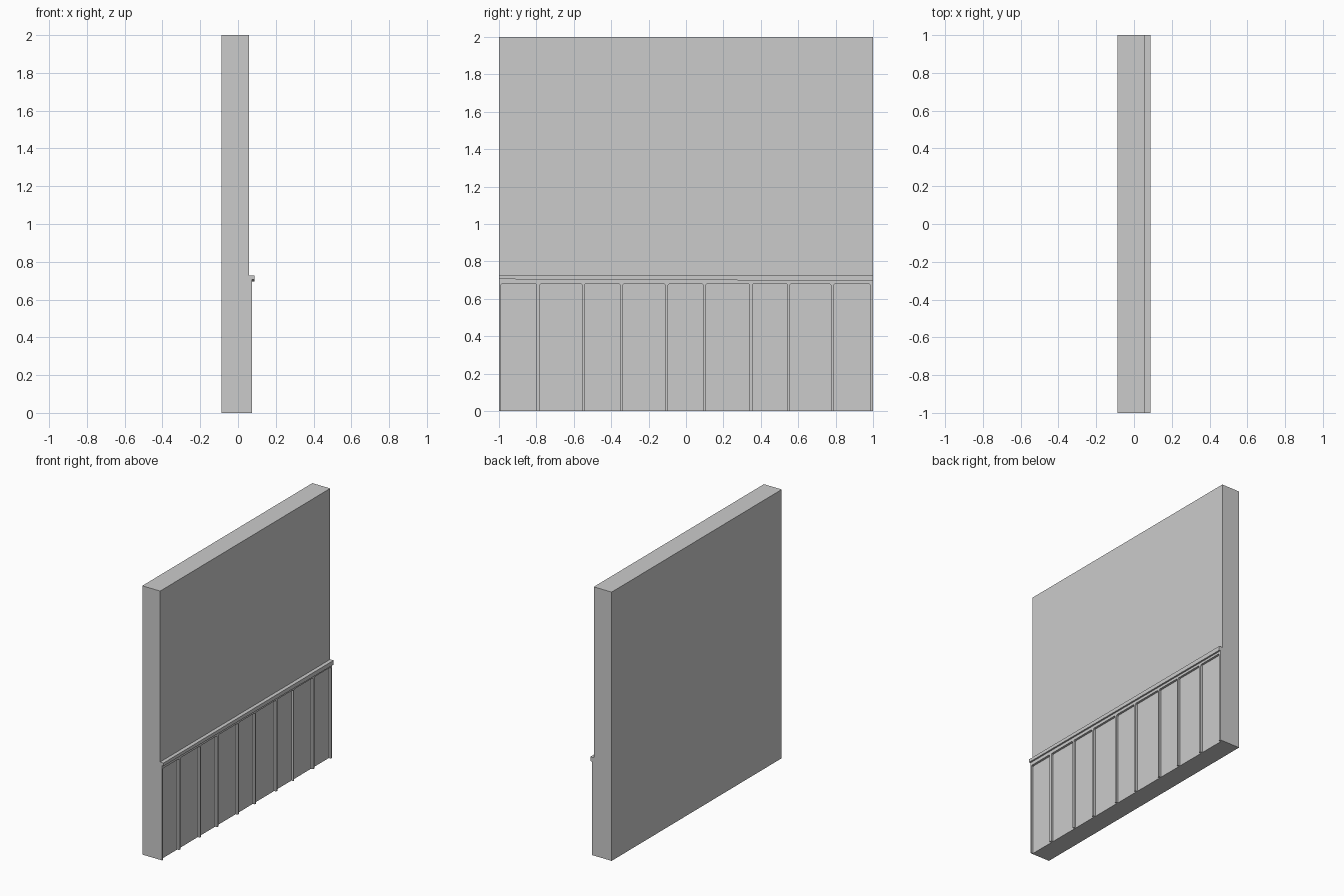
import bpy, bmesh

if "Cube" in bpy.data.objects:
    bpy.data.objects.remove(bpy.data.objects["Cube"])

BACK, FACE, FRAME, RAIL = -0.088, 0.059, 0.075, 0.087   # depths along x
PANEL_TOP, RAIL_TOP = 0.68, 0.728
RAIL_LOW_L, RAIL_LOW_R = 0.705, 0.696                   # rail underside slopes slightly
CORNER = 0.006


def slab(name, outline, x0, x1):
    """Extrude a (y, z) outline along x from x0 to x1."""
    bm = bmesh.new()
    face = bm.faces.new([bm.verts.new((x0, y, z)) for y, z in outline])
    ext = bmesh.ops.extrude_face_region(bm, geom=[face], use_keep_orig=True)
    verts = [g for g in ext["geom"] if isinstance(g, bmesh.types.BMVert)]
    bmesh.ops.translate(bm, verts=verts, vec=(x1 - x0, 0, 0))
    bmesh.ops.recalc_face_normals(bm, faces=bm.faces)
    me = bpy.data.meshes.new(name)
    bm.to_mesh(me)
    bm.free()
    ob = bpy.data.objects.new(name, me)
    bpy.context.collection.objects.link(ob)
    return ob


# Main wall
slab("wall", [(-1, 0), (1, 0), (1, 2), (-1, 2)], BACK, FACE)

# Panel frame: comb of unevenly spaced battens hanging from a top band
openings = [(-0.99, -0.799), (-0.781, -0.556), (-0.543, -0.353),
            (-0.337, -0.11), (-0.096, 0.091), (0.105, 0.34),
            (0.355, 0.543), (0.554, 0.775), (0.791, 0.984)]
comb = [(1, 0), (1, RAIL_LOW_R), (-1, RAIL_LOW_L), (-1, 0)]
for a, b in openings:
    comb += [(a, 0), (a, PANEL_TOP - CORNER), (a + CORNER, PANEL_TOP),
             (b - CORNER, PANEL_TOP), (b, PANEL_TOP - CORNER), (b, 0)]
slab("panel_frame", comb, FACE, FRAME)

# Dado rail
slab("dado_rail", [(-1, RAIL_LOW_L), (1, RAIL_LOW_R), (1, RAIL_TOP), (-1, RAIL_TOP)],
     FACE, RAIL)
